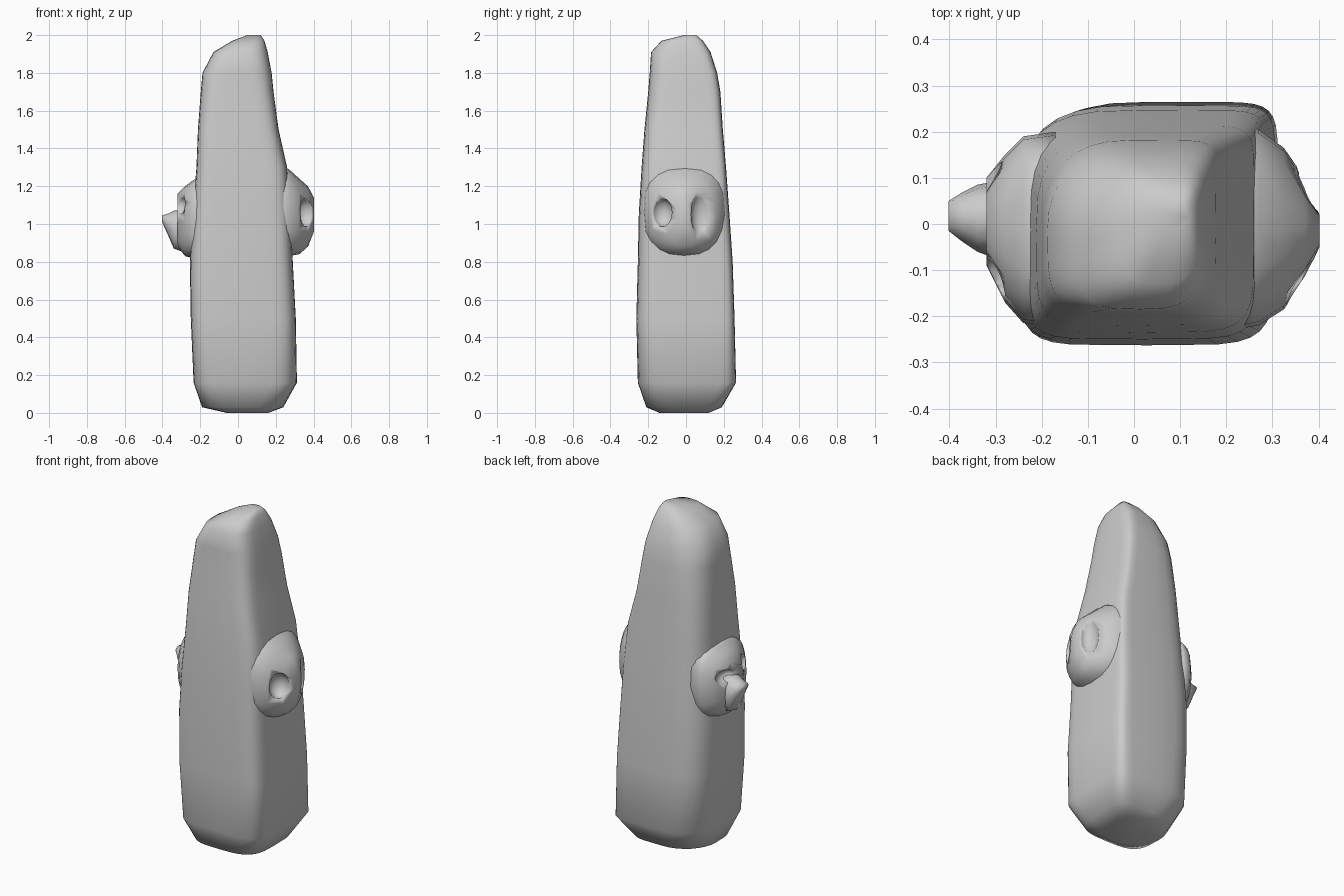
import bpy, bmesh, math

if "Cube" in bpy.data.objects:
    bpy.data.objects.remove(bpy.data.objects["Cube"])


def loft(name, rings, axis, n, corners=(1, 1, 1, 1)):
    """Skin superellipse rings: (position, a min, a max, b min, b max, squareness).
    corners scales the squareness of the ++, -+, -- and +- quadrants."""
    bm = bmesh.new()
    loops = []
    for pos, a0, a1, b0, b1, power in rings:
        loop = []
        for i in range(n):
            t = 2 * math.pi * i / n
            c, s = math.cos(t), math.sin(t)
            p = 2 / max(2, power * corners[int(4 * i / n)])
            u = (a0 + a1) / 2 + (a1 - a0) / 2 * math.copysign(abs(c) ** p, c)
            v = (b0 + b1) / 2 + (b1 - b0) / 2 * math.copysign(abs(s) ** p, s)
            loop.append(bm.verts.new((u, v, pos) if axis == 'z' else (pos, u, v)))
        loops.append(loop)
    for low, high in zip(loops, loops[1:]):
        for i in range(n):
            j = (i + 1) % n
            bm.faces.new((low[i], low[j], high[j], high[i]))
    bm.faces.new(loops[0])
    bm.faces.new(loops[-1])
    bmesh.ops.recalc_face_normals(bm, faces=bm.faces)
    mesh = bpy.data.meshes.new(name)
    bm.to_mesh(mesh)
    bm.free()
    obj = bpy.data.objects.new(name, mesh)
    bpy.context.collection.objects.link(obj)
    for face in mesh.polygons:
        face.use_smooth = True
    return obj


def hollow(obj, location, radii):
    """Scoop an ellipsoid out of a knob."""
    bpy.ops.mesh.primitive_uv_sphere_add(segments=16, ring_count=8, location=location)
    cutter = bpy.context.object
    cutter.name = obj.name + "_cutter"
    cutter.scale = radii
    bpy.ops.object.shade_smooth()
    mod = obj.modifiers.new("hollow", 'BOOLEAN')
    mod.operation = 'DIFFERENCE'
    mod.object = cutter
    bpy.context.view_layer.objects.active = obj
    bpy.ops.object.modifier_apply(modifier=mod.name)
    bpy.data.objects.remove(cutter)


# Tapering upright body with uneven corners: z, x range, y range, squareness
loft("body", [
    (0.00, -0.06, 0.16, -0.14, 0.12, 2.5),
    (0.03, -0.19, 0.24, -0.21, 0.19, 3),
    (0.16, -0.235, 0.312, -0.255, 0.265, 4.5),
    (0.50, -0.25, 0.306, -0.263, 0.257, 5),
    (0.80, -0.255, 0.29, -0.255, 0.247, 5),
    (1.05, -0.24, 0.28, -0.25, 0.23, 5),
    (1.30, -0.22, 0.26, -0.235, 0.212, 5),
    (1.50, -0.212, 0.215, -0.22, 0.195, 4.5),
    (1.70, -0.197, 0.188, -0.2, 0.182, 3.8),
    (1.80, -0.188, 0.178, -0.192, 0.165, 3.4),
    (1.91, -0.13, 0.157, -0.185, 0.13, 2.8),
    (1.97, -0.03, 0.14, -0.13, 0.09, 2.5),
    (2.00, 0.05, 0.12, -0.01, 0.055, 2)], 'z', 32, (2.0, 0.65, 1.25, 1.1))

# Right side knob narrowing to an upright ridge: x, y range, z range
right_knob = loft("right_knob", [
    (0.18, -0.235, 0.22, 0.80, 1.33, 2.8),
    (0.27, -0.22, 0.205, 0.83, 1.29, 2.6),
    (0.325, -0.185, 0.165, 0.84, 1.24, 2.3),
    (0.37, -0.12, 0.10, 0.88, 1.20, 2),
    (0.402, -0.05, 0.02, 0.96, 1.14, 2)], 'x', 20)
hollow(right_knob, (0.36, -0.125, 1.06), (0.06, 0.06, 0.075))
hollow(right_knob, (0.39, 0.085, 1.05), (0.05, 0.06, 0.12))

# Left side knob
left_knob = loft("left_knob", [
    (-0.17, -0.22, 0.20, 0.80, 1.27, 2.8),
    (-0.24, -0.215, 0.19, 0.82, 1.23, 2.8),
    (-0.28, -0.17, 0.15, 0.83, 1.20, 2.4),
    (-0.32, -0.09, 0.10, 0.88, 1.16, 2.2)], 'x', 20)
hollow(left_knob, (-0.32, 0.08, 1.085), (0.05, 0.07, 0.04))
hollow(left_knob, (-0.31, -0.12, 1.10), (0.045, 0.05, 0.05))

# Blunt beak rising from the lower part of the left knob
loft("left_knob_beak", [
    (-0.26, -0.09, 0.10, 0.84, 1.08, 2.2),
    (-0.34, -0.06, 0.085, 0.87, 1.07, 2.2),
    (-0.37, -0.04, 0.07, 0.94, 1.055, 2),
    (-0.402, -0.015, 0.05, 1.01, 1.045, 2)], 'x', 12)
